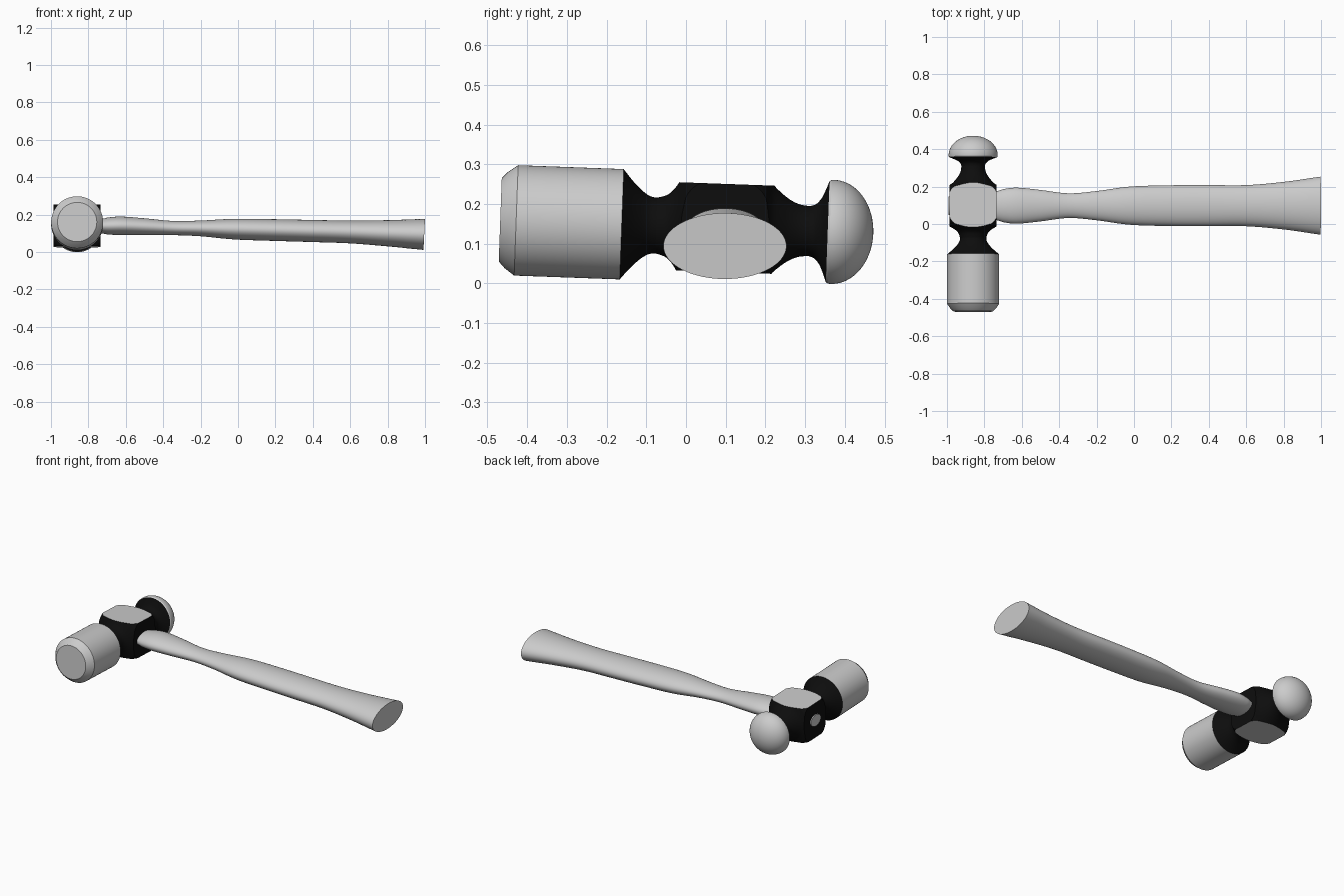
import bpy, bmesh, math
from mathutils import Matrix, Vector

if "Cube" in bpy.data.objects:
    bpy.data.objects.remove(bpy.data.objects["Cube"])


def material(name, rgb):
    m = bpy.data.materials.new(name)
    m.diffuse_color = (*rgb, 1)
    m.use_nodes = True
    m.node_tree.nodes["Principled BSDF"].inputs["Base Color"].default_value = m.diffuse_color
    return m


GREY = material("light grey", (0.6, 0.6, 0.6))
BLACK = material("black", (0.004, 0.004, 0.004))

# Head axis runs along y and dips slightly towards the ball end
HEAD = Matrix.Translation((-0.86, 0, 0.143)) @ Matrix.Rotation(-0.0364, 4, 'X')
SIDES = 96


def smooth_path(pts, steps=5):
    """Catmull-Rom curve through tuples of any length."""
    out = []
    for i in range(len(pts) - 1):
        p0, p1 = pts[max(i - 1, 0)], pts[i]
        p2, p3 = pts[i + 1], pts[min(i + 2, len(pts) - 1)]
        for k in range(steps):
            t = k / steps
            out.append(tuple(
                0.5 * (2 * b + (c - a) * t + (2 * a - 5 * b + 4 * c - d) * t * t
                       + (3 * b - a - 3 * c + d) * t ** 3)
                for a, b, c, d in zip(p0, p1, p2, p3)))
    return out + [pts[-1]]


def loft(rings, cap_start=False, cap_end=False):
    """Skin a list of rings, each a list of points."""
    bm = bmesh.new()
    rows = [[bm.verts.new(p) for p in ring] for ring in rings]
    for a, b in zip(rows, rows[1:]):
        for i in range(len(a)):
            j = (i + 1) % len(a)
            bm.faces.new((a[i], a[j], b[j], b[i]))
    if cap_start:
        bm.faces.new(rows[0][::-1])
    if cap_end:
        bm.faces.new(rows[-1])
    return bm


def revolve(profile, **caps):
    """Turn (y, radius) points around the y axis."""
    angles = [2 * math.pi * i / SIDES for i in range(SIDES)]
    return loft([[(r * math.sin(a), y, r * math.cos(a)) for a in angles]
                 for y, r in profile], **caps)


def finish(bm, name, mats, matrix=Matrix()):
    bmesh.ops.recalc_face_normals(bm, faces=bm.faces)
    me = bpy.data.meshes.new(name)
    bm.to_mesh(me)
    bm.free()
    for m in mats:
        me.materials.append(m)
    ob = bpy.data.objects.new(name, me)
    ob.matrix_world = matrix
    bpy.context.collection.objects.link(ob)
    bpy.ops.object.select_all(action='DESELECT')
    ob.select_set(True)
    bpy.context.view_layer.objects.active = ob
    bpy.ops.object.shade_smooth_by_angle(angle=math.radians(30))
    return ob


# Striking face: chamfered cylinder
finish(revolve([(-0.468, 0.105), (-0.453, 0.121), (-0.428, 0.139), (-0.162, 0.139)],
               cap_start=True, cap_end=True),
       "striking_face", [GREY], HEAD)

# Neck flare behind the striking face
finish(revolve(smooth_path([(-0.162, 0.139), (-0.148, 0.122), (-0.13, 0.102),
                            (-0.11, 0.084), (-0.092, 0.073), (-0.075, 0.070)])),
       "front_neck", [BLACK], HEAD)

# Neck flare below the ball end
finish(revolve(smooth_path([(0.31, 0.063), (0.325, 0.068), (0.339, 0.084),
                            (0.349, 0.106), (0.357, 0.127)])),
       "ball_neck", [BLACK], HEAD)

# Ball end: flattened dome with a rounded rim
dome = [(0.357, 0.127), (0.362, 0.1305)]
for i in range(20):
    a = math.pi / 2 * i / 20
    dome.append((0.369 + 0.103 * math.sin(a), 0.131 * math.cos(a)))
dome.append((0.472, 0.002))
finish(revolve(dome, cap_start=True, cap_end=True), "ball_end", [GREY], HEAD)

# Head body: turned bulge cut flat on four sides, top and bottom are bare metal
bm = revolve(smooth_path([(-0.075, 0.070), (-0.05, 0.078), (-0.034, 0.092),
                          (-0.021, 0.111), (-0.008, 0.135), (0.003, 0.152),
                          (0.035, 0.168), (0.1, 0.176), (0.165, 0.168),
                          (0.195, 0.152), (0.206, 0.132), (0.218, 0.112),
                          (0.237, 0.094), (0.26, 0.077), (0.285, 0.066),
                          (0.31, 0.063)]))
for normal, dist, mat in (((1, 0, 0), 0.126, 0), ((-1, 0, 0), 0.126, 0),
                          ((0, 0, 1), 0.111, 1), ((0, 0, -1), 0.111, 1)):
    n = Vector(normal)
    cut = bmesh.ops.bisect_plane(bm, geom=bm.verts[:] + bm.edges[:] + bm.faces[:],
                                 plane_co=n * dist, plane_no=n, clear_outer=True)
    edges = [e for e in cut["geom_cut"] if isinstance(e, bmesh.types.BMEdge)]
    bmesh.ops.edgeloop_fill(bm, edges=edges, mat_nr=mat)
finish(bm, "head_body", [BLACK, GREY], HEAD)

# Handle: oval sections as (x, centre z, half width, half height)
sections = smooth_path([
    (-0.993, 0.142, 0.050, 0.036), (-0.86, 0.140, 0.055, 0.036),
    (-0.74, 0.138, 0.076, 0.038), (-0.69, 0.139, 0.090, 0.046),
    (-0.62, 0.140, 0.096, 0.049), (-0.5, 0.135, 0.084, 0.045),
    (-0.35, 0.128, 0.066, 0.038), (-0.2, 0.126, 0.078, 0.042),
    (-0.02, 0.122, 0.102, 0.055), (0.2, 0.117, 0.109, 0.058),
    (0.4, 0.112, 0.110, 0.059), (0.6, 0.107, 0.110, 0.061),
    (0.8, 0.100, 0.127, 0.070), (1.0, 0.094, 0.155, 0.083)], 6)
rings = []
for x, z, w, h in sections:
    ring = []
    for i in range(64):
        a = 2 * math.pi * i / 64
        # butt end leans back slightly at the bottom
        lean = 0.05 * h * (math.sin(a) - 1) if x > 0.9 else 0
        ring.append((x + lean, 0.098 + w * math.cos(a), z + h * math.sin(a)))
    rings.append(ring)
finish(loft(rings, cap_start=True, cap_end=True), "handle", [GREY])
